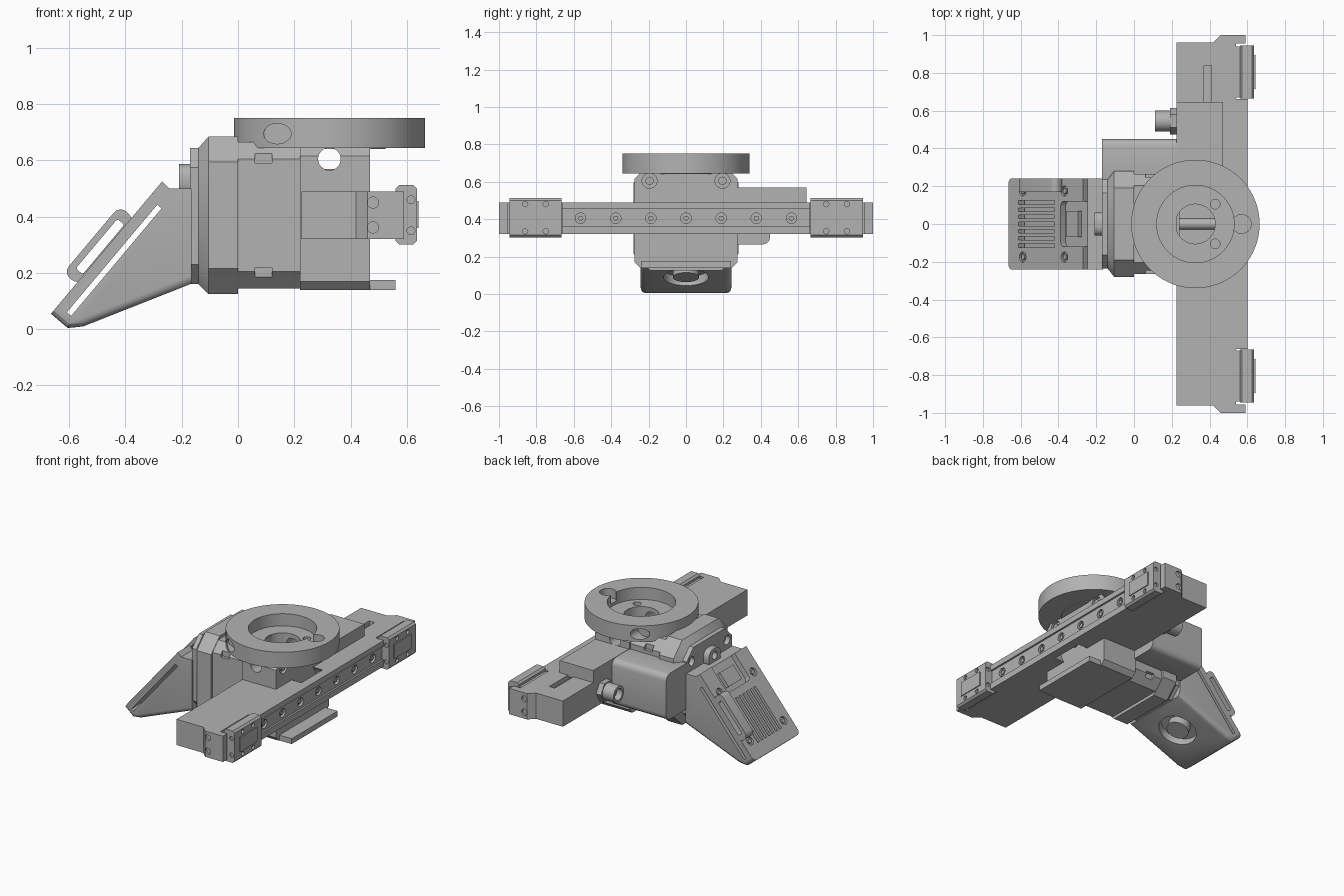
import bpy, bmesh, math
from mathutils import Matrix, Vector

if "Cube" in bpy.data.objects:
    bpy.data.objects.remove(bpy.data.objects["Cube"])

grey = bpy.data.materials.new("machined grey")
grey.use_nodes = True
grey.diffuse_color = (0.45, 0.45, 0.45, 1)
grey.node_tree.nodes["Principled BSDF"].inputs["Base Color"].default_value = (0.45, 0.45, 0.45, 1)


def finish(name, bm, matrix=None):
    if matrix:
        bm.transform(matrix)
    bmesh.ops.recalc_face_normals(bm, faces=bm.faces)
    mesh = bpy.data.meshes.new(name)
    bm.to_mesh(mesh)
    bm.free()
    mesh.materials.append(grey)
    ob = bpy.data.objects.new(name, mesh)
    bpy.context.collection.objects.link(ob)
    return ob


def box(name, x, y, z, matrix=None, bevel=0, along=None, segments=4):
    """Box from ranges; bevel all edges, or only those along one axis."""
    bm = bmesh.new()
    bmesh.ops.create_cube(bm, size=1)
    for v in bm.verts:
        v.co = [r[0] if c < 0 else r[1] for c, r in zip(v.co, (x, y, z))]
    if bevel:
        edges = [e for e in bm.edges if along is None or
                 abs((e.verts[0].co - e.verts[1].co).normalized()[along]) > 0.9]
        bmesh.ops.bevel(bm, geom=edges, offset=bevel, segments=segments, profile=0.5, affect='EDGES')
    return finish(name, bm, matrix)


def cyl(name, centre, radius, depth, axis="Z", sides=48, matrix=None, scale=(1, 1, 1)):
    bm = bmesh.new()
    bmesh.ops.create_cone(bm, cap_ends=True, segments=sides, radius1=radius, radius2=radius, depth=depth)
    turn = Vector((0, 0, 1)).rotation_difference(
        Vector([float(a == axis) for a in "XYZ"])).to_matrix().to_4x4()
    m = Matrix.Translation(centre) @ Matrix.Diagonal((*scale, 1)) @ turn
    return finish(name, bm, matrix @ m if matrix else m)


def prism(name, points, lift, low, high):
    """Extrude a 2D profile; lift places a profile point at a depth."""
    bm = bmesh.new()
    ends = [[bm.verts.new(lift(a, b, d)) for a, b in points] for d in (low, high)]
    bm.faces.new(ends[0])
    bm.faces.new(ends[1])
    for i in range(len(points)):
        j = (i + 1) % len(points)
        bm.faces.new((ends[0][i], ends[0][j], ends[1][j], ends[1][i]))
    return finish(name, bm)


def loft(name, sections):
    """Chamfered rectangles (x, half width, low, high, chamfer) joined along x."""
    bm = bmesh.new()
    rings = []
    for x, w, lo, hi, c in sections:
        half = [(w, lo + c), (w, hi - c), (w - c, hi)]
        pts = [(w - c, lo)] + half + [(-(w - c), hi), (-w, hi - c), (-w, lo + c), (-(w - c), lo)]
        rings.append([bm.verts.new((x, y, z)) for y, z in pts])
    bm.faces.new(rings[0])
    bm.faces.new(rings[-1])
    for a, b in zip(rings, rings[1:]):
        for i in range(8):
            j = (i + 1) % 8
            bm.faces.new((a[i], a[j], b[j], b[i]))
    return finish(name, bm)


def cut(ob, *cutters):
    for c in cutters:
        c.hide_render = True
        mod = ob.modifiers.new("cut", "BOOLEAN")
        mod.operation, mod.solver, mod.object = "DIFFERENCE", "EXACT", c
    graph = bpy.context.evaluated_depsgraph_get()
    mesh = bpy.data.meshes.new_from_object(ob.evaluated_get(graph))
    ob.modifiers.clear()
    ob.data = mesh
    for c in cutters:
        bpy.data.objects.remove(c)
    return ob


MID = 0.405    # height of the slide axis
RX = 0.325     # turntable centre in x

# Central block with crossing bores, corner screws and foot plate
block = box("central_block", (0.22, 0.47), (-0.275, 0.275), (0.14, 0.645), bevel=0.03, along=0, segments=1)
corners = [(y, z) for y in (-0.195, 0.195) for z in (0.215, 0.605)]
cut(block, cyl("bore", (0.40, 0, MID), 0.14, 0.3, "X"),
    cyl("well", (RX, 0, 0.6), 0.105, 0.4),
    cyl("cross_hole", (RX, 0, 0.605), 0.04, 1, "Y"),
    *[cyl("counterbore", (0.47, y, z), 0.04, 0.04, "X", 24) for y, z in corners])
for y, z in corners:
    cyl("block_screw", (0.457, y, z), 0.022, 0.024, "X", 24)
box("foot_plate", (0.3, 0.56), (-0.24, 0.24), (0.14, 0.175))
cyl("drive_shaft", (0.36, 0, MID), 0.03, 0.28, "X", 32)
cyl("turntable_seat", (RX, 0, 0.643), 0.2, 0.006)
cut(bpy.data.objects["turntable_seat"], cyl("seat_hole", (RX, 0, 0.643), 0.105, 0.1))

# Turntable ring with a floor, pin hole and side pockets
ring = cyl("turntable_ring", (RX, 0, 0.6975), 0.34, 0.105, sides=96)
cut(ring, cyl("recess", (RX, 0, 0.77), 0.205, 0.2, sides=72),
    cyl("floor_hole", (RX, 0, 0.66), 0.105, 0.2),
    cyl("pin_hole", (0.57, 0, 0.74), 0.05, 0.1),
    *[cyl("small_hole", (0.43, y, 0.65), 0.025, 0.1, sides=24) for y in (-0.105, 0.105)],
    *[cyl("side_pocket", (0.14, y, 0.695), 0.036, 0.14, "Y", 32, scale=(1.35, 1, 1)) for y in (-0.3, 0.3)])

# Long slide with rail groove, holes and cut-back ends
slide = box("slide_bar", (0.225, 0.6), (-0.962, 0.962), (0.32, 0.49))
cut(slide, box("groove", (0.588, 0.7), (-1.1, 1.1), (0.362, 0.453)),
    cyl("bore", (0.39, 0, MID), 0.14, 0.3, "X"),
    box("slot", (0.37, 0.41), (0.6, 0.84), (0.46, 0.6)),
    *[box("end_step", (0.54, 0.7), (s - 0.17, s + 0.17), (0.2, 0.6)) for s in (-0.832, 0.832)],
    *[cyl("rail_hole", (0.6, i * 0.188, MID), 0.028, 0.06, "X", 24) for i in range(-3, 4)])
for i in range(-3, 4):
    cyl("rail_screw", (0.574, i * 0.188, MID), 0.015, 0.02, "X", 6)
cut(box("slide_top_cover", (0.225, 0.47), (0.27, 0.645), (0.48, 0.57)),
    cyl("clearance", (0.4, 0, MID), 0.14, 0.3, "X"))

# Slide end caps and carriages
for s in (-1, 1):
    cap = prism("slide_end_cap", [(0.42, 0.962), (0.46, 1), (0.59, 1), (0.59, 0.955), (0.42, 0.955)],
                lambda a, b, d: (a, b * s, d), 0.32, 0.49)
    cut(cap, *[cyl("cap_hole", (0.48, s, z), 0.02, 0.03, "Y", 24) for z in (0.362, 0.45)])
    y = s * 0.805
    carriage = box("carriage", (0.56, 0.636), (y - 0.14, y + 0.14), (0.302, 0.512),
                   bevel=0.012, along=1, segments=1)
    holes = [(dy, z) for dy in (-0.055, 0.055) for z in (0.335, 0.48)]
    cut(carriage, *[cyl("carriage_hole", (0.636, y + dy, z), 0.014, 0.03, "X", 16) for dy, z in holes],
        *[cyl("end_hole", (0.615, y + e, z), 0.014, 0.02, "Y", 16) for e in (-0.14, 0.14) for z in (0.35, 0.46)])
    box("carriage_bracket", (0.53, 0.575), (y - 0.135, y + 0.135), (0.325, 0.485))
    box("carriage_plate", (0.63, 0.642), (y - 0.09, y + 0.09), (0.36, 0.455))

# Motor housing with shallow notches, and stepped flange
housing = loft("motor_housing", [(-0.01, 0.265, 0.145, 0.665, 0.06), (0.225, 0.265, 0.145, 0.665, 0.06)])
cut(housing, *[box("notch", (0.06, 0.12), (y - 0.02, y + 0.02), z)
               for y in (-0.265, 0.265) for z in ((0.1, 0.22), (0.59, 0.7))])
flange = loft("motor_flange", [(-0.17, 0.235, 0.16, 0.645, 0.07), (-0.14, 0.235, 0.16, 0.645, 0.07),
                               (-0.105, 0.28, 0.125, 0.685, 0.09), (0, 0.28, 0.125, 0.685, 0.09)])
cut(flange, *[cyl("flange_hole", (-0.17, y, 0.56), 0.03, 0.06, "X", 24) for y in (-0.185, 0.185)])
box("side_housing", (-0.17, 0.225), (0.2, 0.45), (0.265, 0.568), bevel=0.04, along=0)

# Cable connector on the slide
cyl("connector_nut", (0.208, 0.545, MID), 0.07, 0.036, "X", 6)
cut(cyl("connector_barrel", (0.165, 0.545, MID), 0.055, 0.11, "X", 32),
    cyl("socket", (0.11, 0.545, MID), 0.038, 0.08, "X", 32))

# Lifting lug above the sloped head
lug = box("lug", (-0.21, -0.165), (-0.062, 0.062), (0.47, 0.587), bevel=0.045, along=0)
cut(lug, cyl("lug_hole", (-0.19, 0, 0.54), 0.025, 0.2, "X", 24))

# Sloped head, with a frame lying on its upper face
A = math.atan2(0.47, 0.395)
SLOPE = Matrix.Translation((-0.665, 0, 0.055)) @ Matrix.Rotation(-A, 4, "Y")
UNDER = Matrix.Translation((-0.35, 0, 0.089)) @ Matrix.Rotation(-math.atan2(0.15, 0.38), 4, "Y")
head = prism("sloped_head", [(-0.165, 0.5), (-0.245, 0.5), (-0.27, 0.525), (-0.665, 0.055),
                             (-0.605, 0.004), (-0.55, 0.01), (-0.165, 0.162)],
             lambda a, b, d: (a, d, b), -0.242, 0.242)
bm = bmesh.new()
bm.from_mesh(head.data)
low = [e for e in bm.edges if abs(e.verts[0].co.y - e.verts[1].co.y) < 0.01
       and sum(v.co.z for v in e.verts) < 0.2]
bmesh.ops.bevel(bm, geom=low, offset=0.028, segments=3, profile=0.5, affect='EDGES')
bm.to_mesh(head.data)
bm.free()
bolts = [(s, y) for s in (0.117, 0.46) for y in (-0.175, 0.175)]
cut(head, box("side_gap", (0.04, 0.54), (-1, 1), (-0.06, -0.04), SLOPE),
    box("latch_recess", (0.43, 0.7), (-0.12, 0.12), (-0.035, 0.1), SLOPE, 0.025, 2),
    cyl("knob_recess", (0, 0, 0), 0.12, 0.1, matrix=UNDER),
    *[box("vent", (0.085, 0.38), (i * 0.038 - 0.01, i * 0.038 + 0.01), (-0.045, 0.02), SLOPE)
      for i in range(-3, 4)],
    *[cyl("bolt_recess", (s, y, 0), 0.027, 0.03, sides=24, matrix=SLOPE) for s, y in bolts])
for s, y in bolts:
    cyl("head_bolt", (s, y, -0.012), 0.015, 0.02, sides=6, matrix=SLOPE)
box("latch", (0.46, 0.56), (-0.07, 0.07), (-0.04, -0.012), SLOPE)
cyl("underside_knob", (0, 0, 0.03), 0.07, 0.06, matrix=UNDER)
handle = box("head_handle", (0.14, 0.45), (0.17, 0.242), (-0.01, 0.06), SLOPE, 0.03, 1)
cut(handle, box("grip_hole", (0.18, 0.41), (0, 1), (0.004, 0.036), SLOPE, 0.008, 1))

# Soft shading on curved walls, crisp edges elsewhere
for ob in bpy.context.collection.objects:
    if ob.type == "MESH" and grey.name in ob.data.materials:
        bpy.ops.object.select_all(action="DESELECT")
        ob.select_set(True)
        bpy.context.view_layer.objects.active = ob
        bpy.ops.object.shade_smooth_by_angle(angle=math.radians(30))
